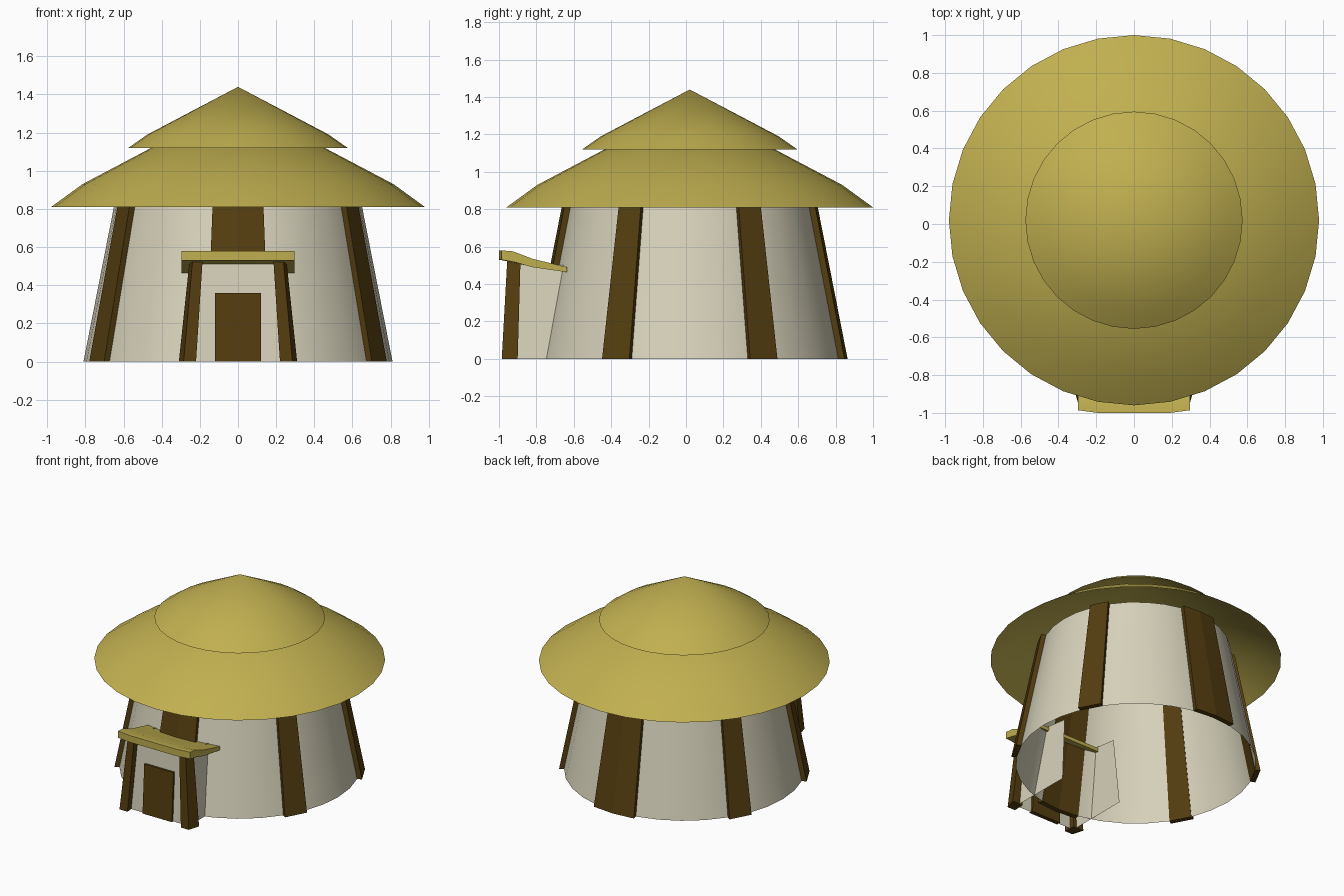
import bpy, math

if "Cube" in bpy.data.objects:
    bpy.data.objects.remove(bpy.data.objects["Cube"])

CY = 0.02           # hut axis sits slightly behind the origin
SEG = 32            # sides of all round parts
STEP = math.tau / SEG


def material(name, rgb):
    m = bpy.data.materials.new(name)
    m.diffuse_color = (*rgb, 1)
    m.use_nodes = True
    m.node_tree.nodes["Principled BSDF"].inputs["Base Color"].default_value = m.diffuse_color
    return m


THATCH = material("straw thatch", (0.53, 0.43, 0.08))
PLASTER = material("cream plaster", (0.69, 0.65, 0.50))
WOOD = material("dark wood", (0.088, 0.047, 0.005))


def build(name, verts, faces, mat, smooth=False):
    me = bpy.data.meshes.new(name)
    me.from_pydata(verts, [], faces)
    me.materials.append(mat)
    ob = bpy.data.objects.new(name, me)
    bpy.context.collection.objects.link(ob)
    bpy.ops.object.select_all(action='DESELECT')
    ob.select_set(True)
    bpy.context.view_layer.objects.active = ob
    if len(faces) > 0:
        bpy.ops.object.mode_set(mode='EDIT')
        bpy.ops.mesh.select_all(action='SELECT')
        bpy.ops.mesh.remove_doubles(threshold=0.0001)
        bpy.ops.mesh.normals_make_consistent(inside=False)
        bpy.ops.object.mode_set(mode='OBJECT')
    if smooth:
        bpy.ops.object.shade_smooth_by_angle(angle=math.radians(30))
    return ob


def polar(r, a, z):
    return (r * math.cos(a), CY + r * math.sin(a), z)


def lathe(name, profile, mat):
    """Open shell turned from (radius, z) points."""
    verts = [polar(r, i * STEP, z) for r, z in profile for i in range(SEG)]
    faces = [(j * SEG + i, j * SEG + (i + 1) % SEG,
              (j + 1) * SEG + (i + 1) % SEG, (j + 1) * SEG + i)
             for j in range(len(profile) - 1) for i in range(SEG)]
    return build(name, verts, faces, mat, True)


def loft(name, rings, mat, smooth=False):
    """Closed solid through rings of equal point count."""
    n = len(rings[0])
    verts = [v for ring in rings for v in ring]
    faces = [(j * n + i, j * n + (i + 1) % n,
              (j + 1) * n + (i + 1) % n, (j + 1) * n + i)
             for j in range(len(rings) - 1) for i in range(n)]
    faces += [tuple(range(n)), tuple(range((len(rings) - 1) * n, len(rings) * n))]
    return build(name, verts, faces, mat, smooth)


# Round plaster wall, open below
BASE_R, TOP_R, TOP_Z = 0.81, 0.635, 0.89
lathe("round_wall", [(BASE_R, 0), (TOP_R, TOP_Z)], PLASTER)

# Two thatch tiers
lathe("lower_roof", [(0.98, 0.81), (0.815, 0.93), (0.0, 1.36)], THATCH)
lathe("upper_roof", [(0.575, 1.12), (0.475, 1.19), (0.0, 1.44)], THATCH)


# Timber boards following the wall facets
def wall_board(name, start, count):
    angles = [(start + i) * STEP for i in range(count + 1)]
    rings = []
    for r, z in ((BASE_R, 0), (TOP_R, TOP_Z)):
        rings.append([polar(r - 0.003, a, z) for a in angles] +
                     [polar(r + 0.034, a, z) for a in reversed(angles)])
    loft(name, rings, WOOD)


wall_board("front_board", 23, 2)
wall_board("back_board", 7, 2)
for name, start in (("right_back", 2), ("left_back", 13),
                    ("left_front", 18), ("right_front", 29)):
    wall_board(name + "_board", start, 1)

# Porch walls: one leaning sheet round three sides
foot = [(-0.25, -0.45, 0), (-0.25, -0.935, 0), (0.25, -0.935, 0), (0.25, -0.45, 0)]
head = [(-0.215, -0.47, 0.48), (-0.215, -0.905, 0.53),
        (0.215, -0.905, 0.53), (0.215, -0.47, 0.48)]
build("porch_walls", foot + head,
      [(i, i + 1, i + 5, i + 4) for i in range(3)], PLASTER)


def rect(x0, x1, y0, y1, z):
    return [(x0, y0, z), (x1, y0, z), (x1, y1, z), (x0, y1, z)]


# Door panel
loft("door", [rect(-0.12, 0.12, -0.95, -0.92, 0),
              rect(-0.12, 0.12, -0.93, -0.90, 0.36)], WOOD)

# Leaning porch posts
for name, s in (("left", -1), ("right", 1)):
    loft(name + "_porch_post",
         [[(s * 0.22, -0.985, 0), (s * 0.285, -0.985, 0), (s * 0.31, -0.90, 0), (s * 0.225, -0.90, 0)],
          [(s * 0.185, -0.955, 0.54), (s * 0.237, -0.955, 0.54),
           (s * 0.255, -0.885, 0.52), (s * 0.19, -0.885, 0.52)]], WOOD)

# Sagging porch roof: side profile swept across x, corners set back
top = [(-1.0, 0.58), (-0.94, 0.575), (-0.82, 0.535), (-0.635, 0.49)]
under = [(-0.635, 0.463), (-0.82, 0.49), (-0.93, 0.517), (-1.0, 0.53)]
rings = []
for x, back in ((-0.297, 0.014), (-0.19, 0), (0.19, 0), (0.297, 0.014)):
    rings.append([(x, y + (back if y < -0.9 else 0), z) for y, z in top + under])
loft("porch_roof", rings, THATCH, True)
